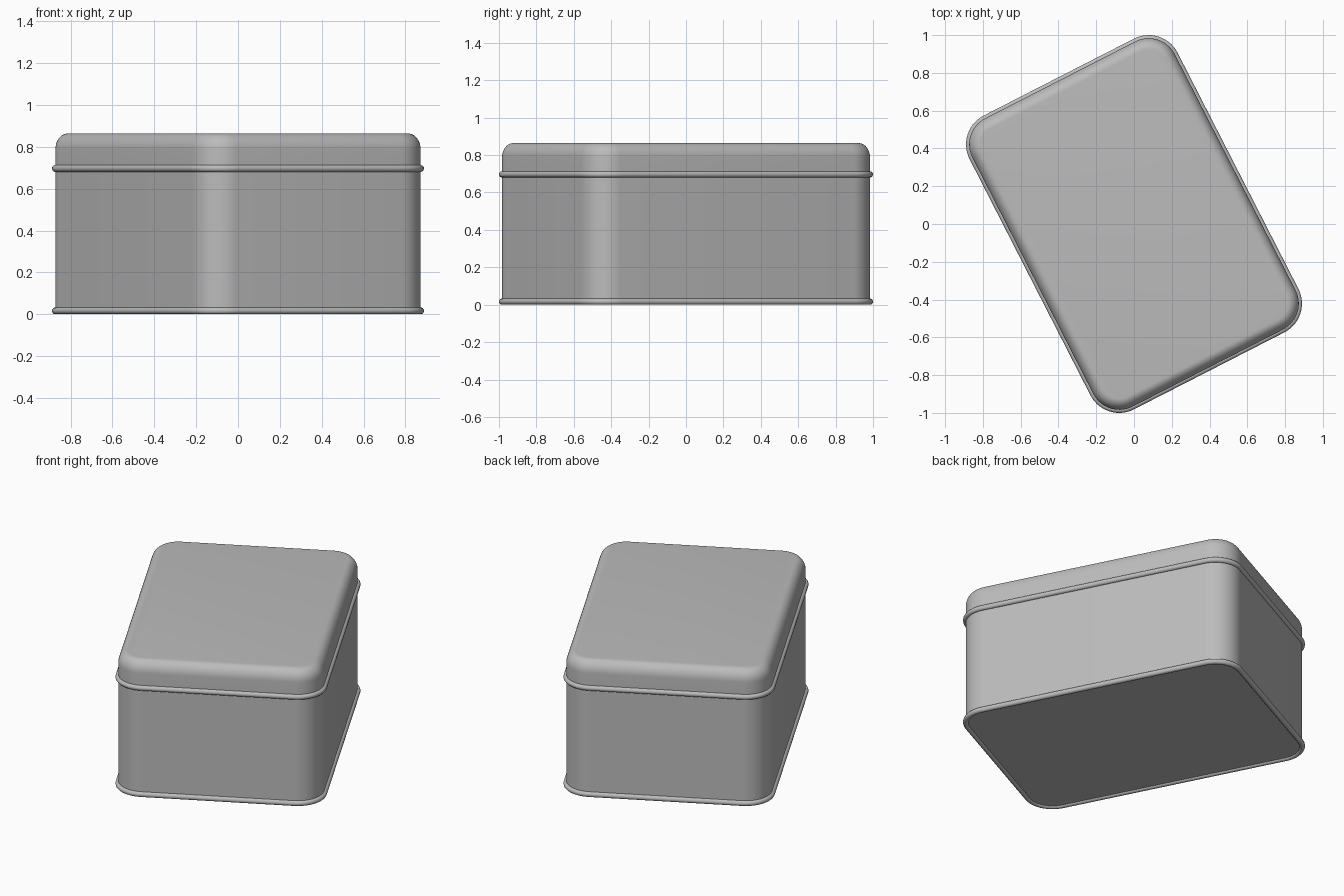
import bpy, bmesh, math
from math import sin, cos, pi, radians

cube = bpy.data.objects.get("Cube")
if cube:
    bpy.data.objects.remove(cube, do_unlink=True)

CORE_X, CORE_Y = 0.447, 0.702   # corner arc centres
WALL_R = 0.155                  # corner radius of the wall
TURN = radians(27.1)
CORNER_STEPS = 14

metal = bpy.data.materials.new("grey metal")
metal.use_nodes = True
colour = (0.5, 0.5, 0.5, 1)
metal.diffuse_color = colour
metal.node_tree.nodes["Principled BSDF"].inputs["Base Color"].default_value = colour


def outline(offset, z):
    """Rounded rectangle, grown or shrunk from the wall by offset."""
    r = WALL_R + offset
    pts = []
    for q, (sx, sy) in enumerate([(1, 1), (-1, 1), (-1, -1), (1, -1)]):
        for i in range(CORNER_STEPS + 1):
            a = (q + i / CORNER_STEPS) * pi / 2
            pts.append((sx * CORE_X + r * cos(a), sy * CORE_Y + r * sin(a), z))
    return pts


def loft(name, profile, closed=False, cap_start=False, cap_end=False):
    """Sweep an (offset, z) profile around the rounded rectangle."""
    bm = bmesh.new()
    rings = [[bm.verts.new(p) for p in outline(o, z)] for o, z in profile]
    pairs = list(zip(rings, rings[1:]))
    if closed:
        pairs.append((rings[-1], rings[0]))
    for low, high in pairs:
        n = len(low)
        for i in range(n):
            j = (i + 1) % n
            bm.faces.new((low[i], low[j], high[j], high[i]))
    if cap_start:
        bm.faces.new(rings[0][::-1])
    if cap_end:
        bm.faces.new(rings[-1])
    bmesh.ops.recalc_face_normals(bm, faces=bm.faces)
    mesh = bpy.data.meshes.new(name)
    bm.to_mesh(mesh)
    bm.free()
    mesh.materials.append(metal)
    obj = bpy.data.objects.new(name, mesh)
    bpy.context.collection.objects.link(obj)
    obj.rotation_euler.z = TURN
    bpy.ops.object.select_all(action='DESELECT')
    obj.select_set(True)
    bpy.context.view_layer.objects.active = obj
    bpy.ops.object.shade_smooth_by_angle(angle=radians(35))
    return obj


def rolled_rim(name, z, radius=0.0165, steps=14):
    ring = [(radius * cos(2 * pi * k / steps), z + radius * sin(2 * pi * k / steps))
            for k in range(steps)]
    return loft(name, ring, closed=True)


# Box body with a flat base set just inside the bottom rim
loft("body", [(0, 0.01), (0, 0.69)], cap_start=True, cap_end=True)

# Lid with a rounded shoulder
TOP, ROUND_W, ROUND_H = 0.864, 0.06, 0.075
shoulder = [(ROUND_W * (cos(k * pi / 20) - 1), TOP - ROUND_H + ROUND_H * sin(k * pi / 20))
            for k in range(11)]
loft("lid", [(0, 0.695)] + shoulder, cap_start=True, cap_end=True)

# Rolled rims
rolled_rim("bottom_rim", 0.0165)
rolled_rim("lid_rim", 0.697)
